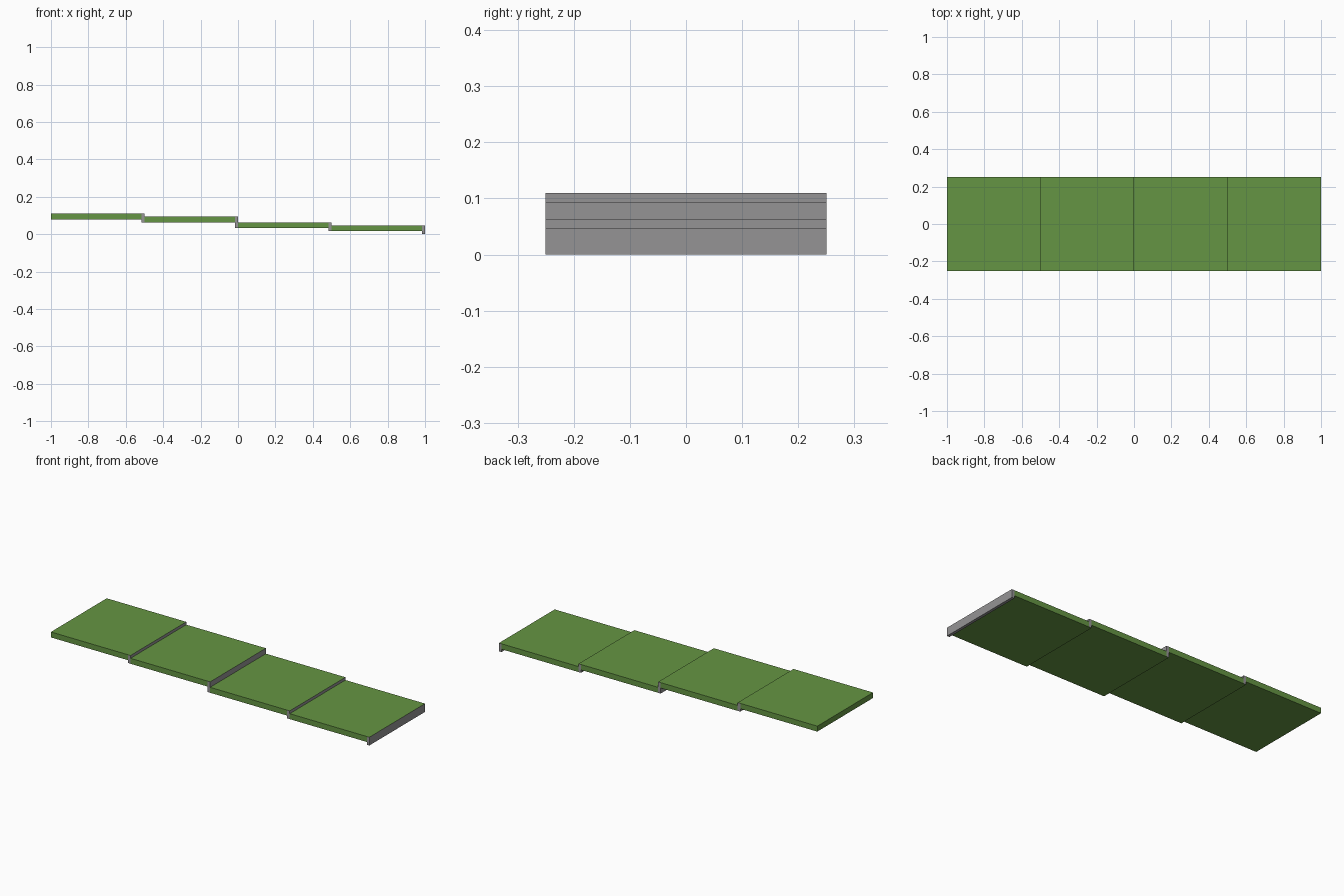
import bpy
import bmesh

cube = bpy.data.objects.get("Cube")
if cube:
    bpy.data.objects.remove(cube)

HALF_DEPTH = 0.25
THICK = 0.031
RISER = 0.016
STEP = 0.5


def make_material(name, rgb):
    mat = bpy.data.materials.new(name)
    mat.use_nodes = True
    mat.diffuse_color = (*rgb, 1)
    mat.node_tree.nodes["Principled BSDF"].inputs["Base Color"].default_value = (*rgb, 1)
    return mat


green = make_material("grass_green", (0.13, 0.30, 0.056))
grey = make_material("stone_grey", (0.30, 0.295, 0.30))


def box(name, x0, x1, z0, z1, mats, pick=lambda normal: 0):
    """Box across the full depth; pick chooses a material slot by face direction."""
    bm = bmesh.new()
    bmesh.ops.create_cube(bm, size=1)
    for v in bm.verts:
        v.co.x = x1 if v.co.x > 0 else x0
        v.co.y = HALF_DEPTH if v.co.y > 0 else -HALF_DEPTH
        v.co.z = z1 if v.co.z > 0 else z0
    bm.normal_update()
    for f in bm.faces:
        f.material_index = pick(f.normal)
    mesh = bpy.data.meshes.new(name)
    bm.to_mesh(mesh)
    bm.free()
    for m in mats:
        mesh.materials.append(m)
    obj = bpy.data.objects.new(name, mesh)
    bpy.context.collection.objects.link(obj)
    return obj


# Four descending treads, each ending in a riser that drops to the next underside
tops = [0.11, 0.094, 0.063, 0.047]
for i, top in enumerate(tops):
    x0 = -1 + i * STEP
    x1 = x0 + STEP
    last = i == len(tops) - 1
    foot = 0 if last else tops[i + 1] - THICK
    box(f"tread_{i + 1}", x0, x1 - RISER, top - THICK, top, [green])

    # Grass runs over the riser top and under the inner risers
    def riser_slot(n, last=last):
        return int(n.z > 0.5 or (n.z < -0.5 and not last))

    box(f"riser_{i + 1}", x1 - RISER, x1, foot, top, [grey, green], riser_slot)
